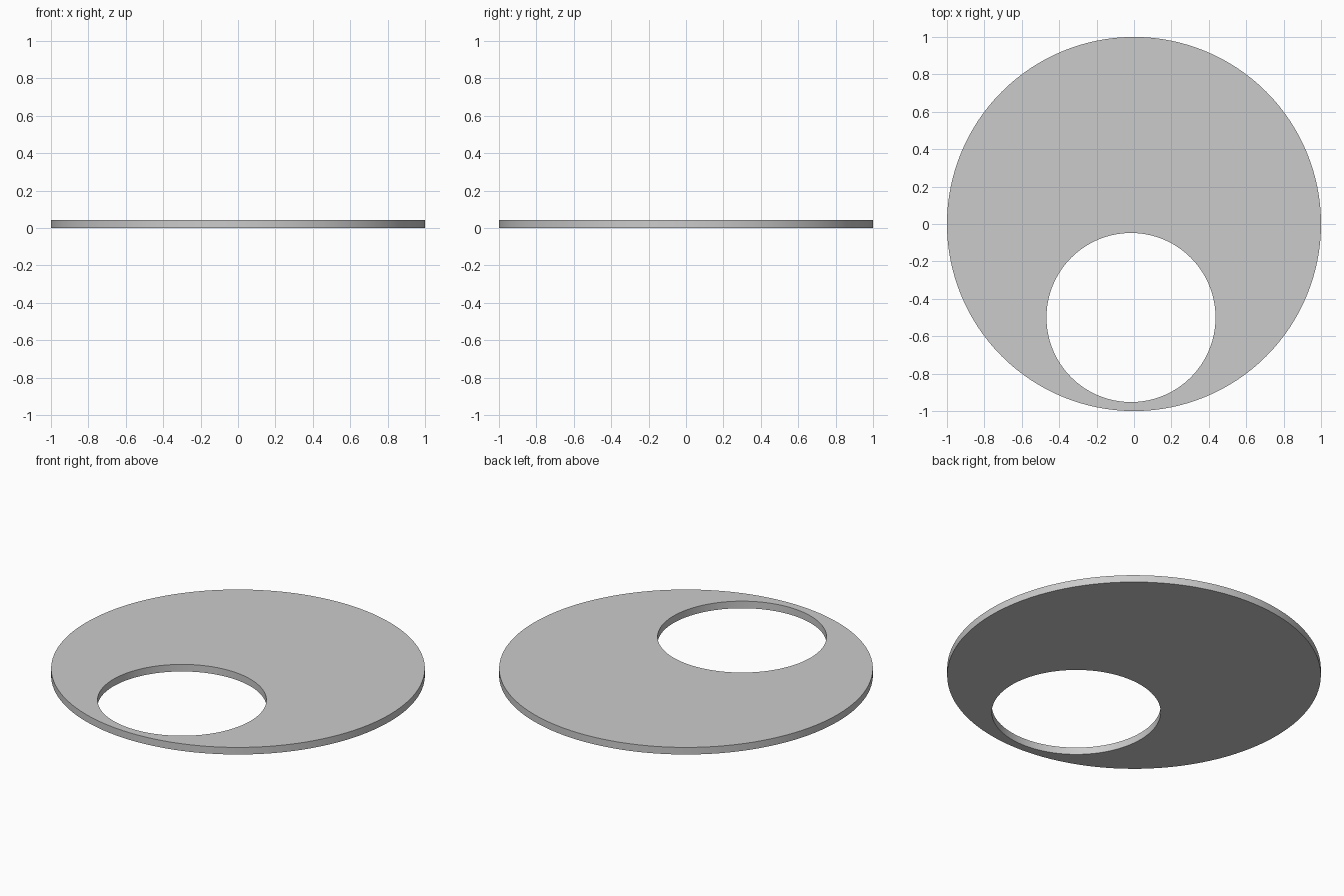
import bpy, bmesh
from math import cos, sin, tau, radians

if "Cube" in bpy.data.objects:
    bpy.data.objects.remove(bpy.data.objects["Cube"])

SEGMENTS = 128
THICKNESS = 0.042


def ring(bm, cx, cy, radius, z):
    return [bm.verts.new((cx + radius * cos(tau * i / SEGMENTS),
                          cy + radius * sin(tau * i / SEGMENTS), z))
            for i in range(SEGMENTS)]


def bridge(bm, a, b):
    for i in range(SEGMENTS):
        j = (i + 1) % SEGMENTS
        bm.faces.new((a[i], a[j], b[j], b[i]))


# Flat disc with an off-centre round hole: four rings joined in a closed loop
bm = bmesh.new()
rings = [ring(bm, 0, 0, 1.0, 0),
         ring(bm, 0, 0, 1.0, THICKNESS),
         ring(bm, -0.016, -0.5, 0.452, THICKNESS),
         ring(bm, -0.016, -0.5, 0.452, 0)]
for k in range(4):
    bridge(bm, rings[k], rings[(k + 1) % 4])
bmesh.ops.recalc_face_normals(bm, faces=bm.faces)

mesh = bpy.data.meshes.new("pierced_disc")
bm.to_mesh(mesh)
bm.free()
disc = bpy.data.objects.new("pierced_disc", mesh)
bpy.context.collection.objects.link(disc)

# Smooth walls, crisp rims
bpy.context.view_layer.objects.active = disc
disc.select_set(True)
bpy.ops.object.shade_smooth_by_angle(angle=radians(30))
